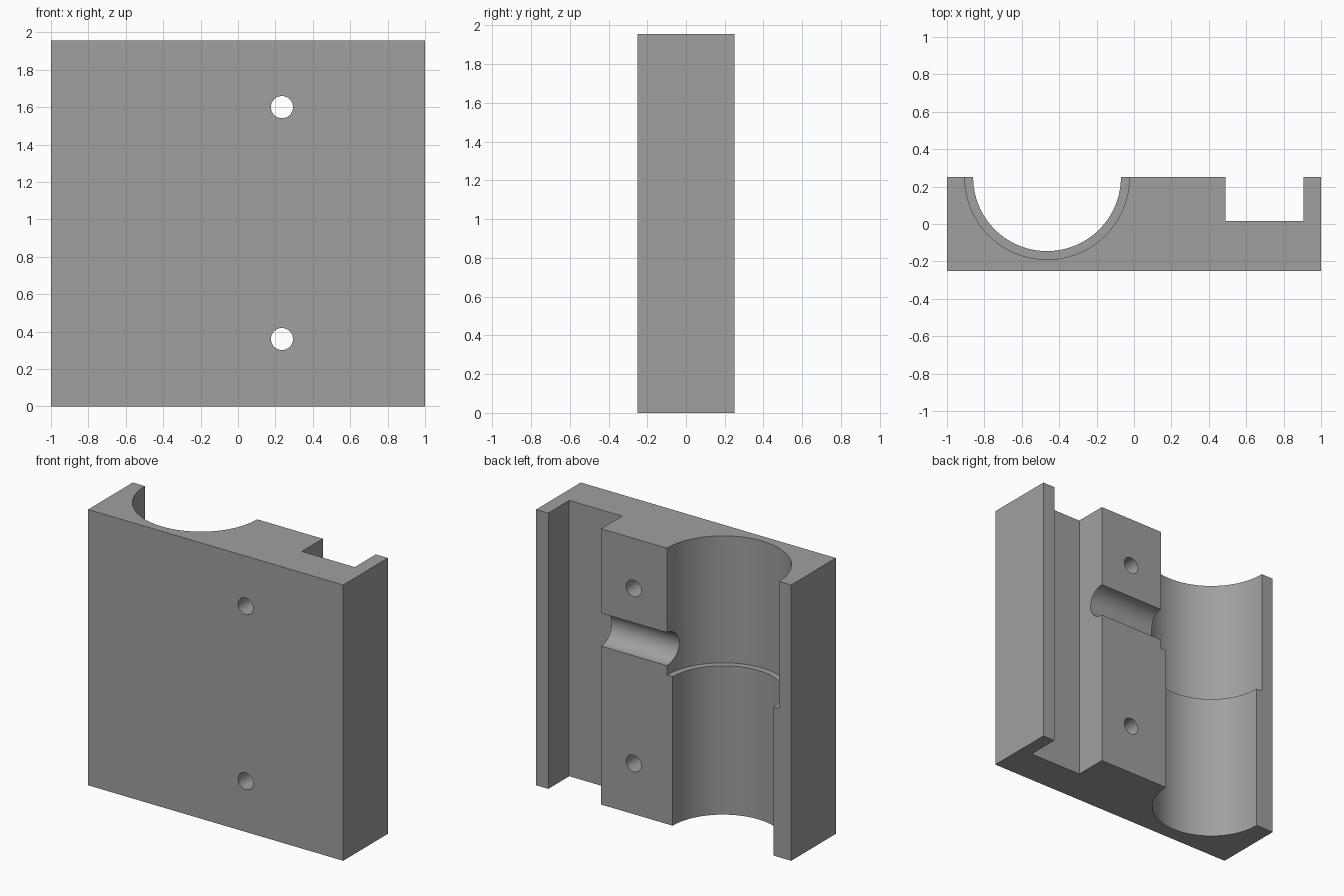
import bpy
import math

if "Cube" in bpy.data.objects:
    bpy.data.objects.remove(bpy.data.objects["Cube"])

W, D, H = 2.0, 0.5, 1.955
BACK = D / 2

grey = bpy.data.materials.new("plain_grey")
grey.diffuse_color = (0.35, 0.35, 0.35, 1.0)
grey.use_nodes = True
grey.node_tree.nodes["Principled BSDF"].inputs["Base Color"].default_value = grey.diffuse_color


def box(name, x0, x1, y0, y1, z0, z1):
    bpy.ops.mesh.primitive_cube_add(
        size=1, location=((x0 + x1) / 2, (y0 + y1) / 2, (z0 + z1) / 2))
    ob = bpy.context.object
    ob.name = name
    ob.scale = (x1 - x0, y1 - y0, z1 - z0)
    bpy.ops.object.transform_apply(location=False, rotation=False, scale=True)
    ob.data.materials.append(grey)
    return ob


def rod(name, radius, length, loc, rot=(0, 0, 0), sides=96):
    bpy.ops.mesh.primitive_cylinder_add(
        vertices=sides, radius=radius, depth=length, location=loc, rotation=rot)
    ob = bpy.context.object
    ob.name = name
    ob.data.materials.append(grey)
    return ob


# Solid clamp block
block = box("clamp_block", -W / 2, W / 2, -BACK, BACK, 0, H)

# Stepped half-round bore: narrow below, wide above the ledge
BORE_X, LEDGE_Z = -0.465, 1.055
cutters = [
    rod("narrow_bore_cutter", 0.395, H + 0.4, (BORE_X, BACK, H / 2)),
    rod("wide_bore_cutter", 0.44, 1.1, (BORE_X, BACK, LEDGE_Z + 0.55)),
    # Square channel along the full height
    box("channel_cutter", 0.49, 0.905, 0.015, BACK + 0.2, -0.2, H + 0.2),
    # Half-round cross groove from the bore to the channel
    rod("groove_cutter", 0.117, 0.9, (0.2, BACK, 1.24), (0, math.pi / 2, 0), 64),
]
# Two bolt holes through the thickness
for z in (0.36, 1.60):
    cutters.append(rod("bolt_hole_cutter", 0.059, D + 0.4, (0.235, 0, z),
                       (math.pi / 2, 0, 0), 48))

# Carve the block, then discard the cutters
bpy.ops.object.select_all(action='DESELECT')
block.select_set(True)
bpy.context.view_layer.objects.active = block
for cutter in cutters:
    cutter.hide_render = True
    mod = block.modifiers.new(cutter.name, 'BOOLEAN')
    mod.operation = 'DIFFERENCE'
    mod.solver = 'EXACT'
    mod.object = cutter
    bpy.ops.object.modifier_apply(modifier=mod.name)
for cutter in cutters:
    bpy.data.objects.remove(cutter)

# Smooth bores with crisp edges
bpy.ops.object.shade_smooth_by_angle(angle=math.radians(30))
